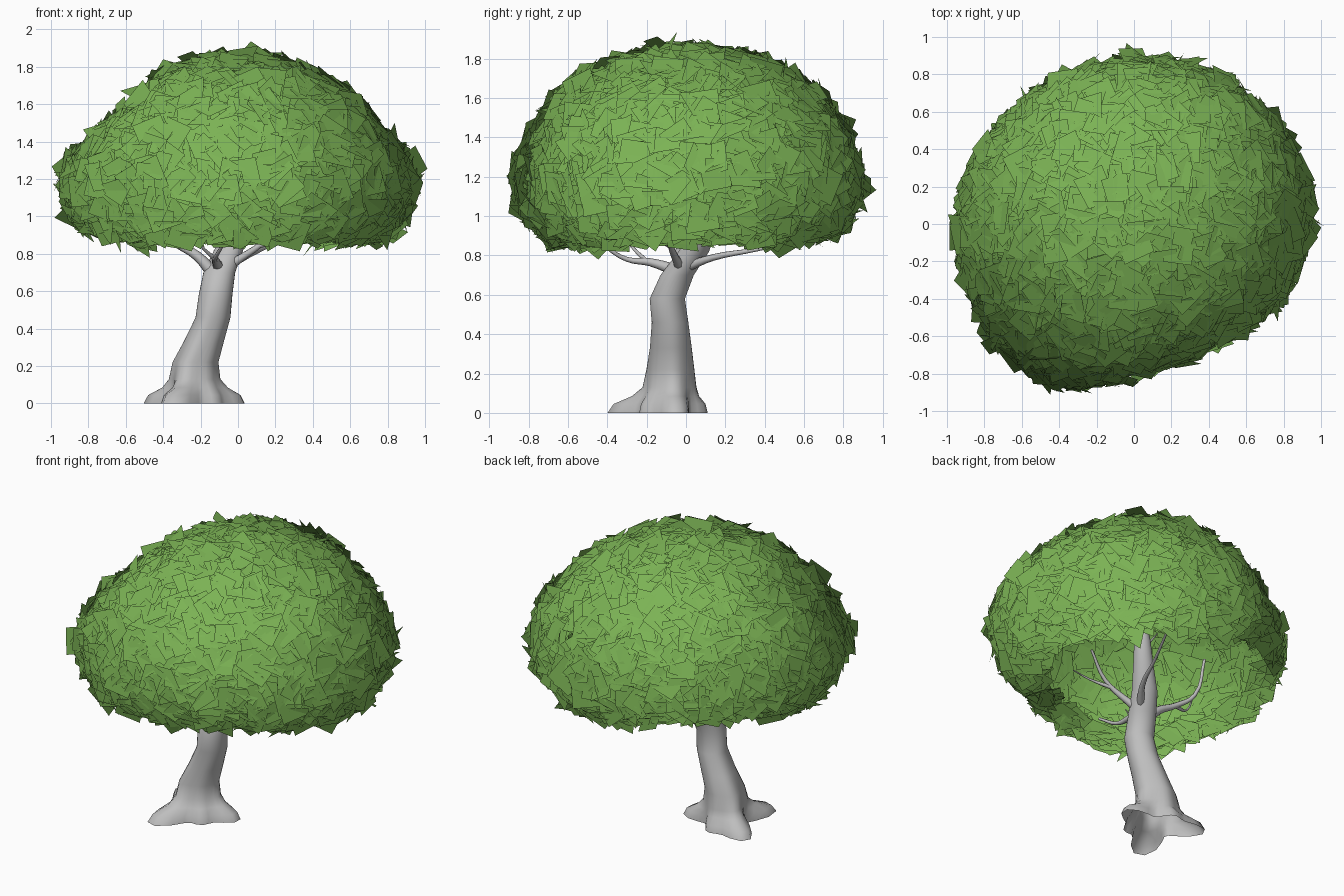
import bpy, bmesh, math, random
from mathutils import Vector

random.seed(4)
if "Cube" in bpy.data.objects:
    bpy.data.objects.remove(bpy.data.objects["Cube"], do_unlink=True)


def material(name, rgb):
    mat = bpy.data.materials.new(name)
    mat.use_nodes = True
    mat.diffuse_color = (*rgb, 1)
    bsdf = next(n for n in mat.node_tree.nodes if n.type == 'BSDF_PRINCIPLED')
    bsdf.inputs["Base Color"].default_value = (*rgb, 1)
    bsdf.inputs["Roughness"].default_value = 0.9
    return mat


BARK = material("grey bark", (0.52, 0.52, 0.52))
LEAF = material("leaf green", (0.2, 0.45, 0.09))


def make_object(name, bm, mat):
    mesh = bpy.data.meshes.new(name)
    bm.to_mesh(mesh)
    bm.free()
    mesh.materials.append(mat)
    for poly in mesh.polygons:
        poly.use_smooth = True
    obj = bpy.data.objects.new(name, mesh)
    bpy.context.collection.objects.link(obj)
    return obj


def loft(bm, rings):
    """Bridge equal-sized closed rings of points with quads."""
    loops = [[bm.verts.new(p) for p in ring] for ring in rings]
    for lower, upper in zip(loops, loops[1:]):
        n = len(lower)
        for i in range(n):
            j = (i + 1) % n
            bm.faces.new((lower[i], lower[j], upper[j], upper[i]))
    return loops


# Trunk: leaning column whose foot flares into roots (angle, reach)
ROOTS = [(150, 0.2), (245, 0.24), (8, 0.165), (95, 0.08), (310, 0.08)]
# x, y, z, radius, root strength
TRUNK = [(-.23, -.08, 0, .11, 1), (-.23, -.08, .045, .11, .86),
         (-.23, -.08, .085, .115, .4), (-.235, -.075, .13, .115, .17),
         (-.23, -.075, .22, .11, .1), (-.185, -.075, .33, .1, .06),
         (-.135, -.08, .46, .09, .03), (-.12, -.095, .58, .09, 0),
         (-.1, -.045, .7, .085, 0), (-.05, .04, .82, .078, 0),
         (.01, .1, .95, .062, 0), (.06, .15, 1.08, .05, 0), (.1, .18, 1.22, .035, 0)]
SIDES = 30


def trunk_ring(x, y, z, radius, flare):
    ring = []
    for i in range(SIDES):
        a = math.tau * i / SIDES
        r = radius
        for angle, reach in ROOTS:
            r += flare * reach * max(0, math.cos(a - math.radians(angle))) ** 9
        ring.append((x + r * math.cos(a), y + r * math.sin(a), z))
    return ring


bm = bmesh.new()
loops = loft(bm, [trunk_ring(*row) for row in TRUNK])
bm.faces.new(loops[-1])
make_object("trunk", bm, BARK)


# Branches: tapering tubes
def branch(name, points, thick):
    curve = bpy.data.curves.new(name, 'CURVE')
    curve.dimensions = '3D'
    curve.bevel_depth = thick
    curve.bevel_resolution = 2
    curve.resolution_u = 4
    curve.use_fill_caps = True
    spline = curve.splines.new('BEZIER')
    spline.bezier_points.add(len(points) - 1)
    for i, (bp, co) in enumerate(zip(spline.bezier_points, points)):
        bp.co = co
        bp.handle_left_type = bp.handle_right_type = 'AUTO'
        bp.radius = 0.25 + 0.75 * (1 - i / (len(points) - 1)) ** 1.6
    curve.materials.append(BARK)
    bpy.context.collection.objects.link(bpy.data.objects.new(name, curve))


branch("right_branch", [(-.12, -.05, .68), (-.22, -.04, .79), (-.34, -.02, .86),
                        (-.46, .02, .96), (-.52, .04, 1.22)], .036)
branch("right_twig", [(-.34, -.02, .86), (-.46, -.06, .89), (-.54, -.08, 1.05)], .014)
branch("front_branch", [(-.1, -.04, .72), (-.12, -.18, .765), (-.12, -.3, .78),
                        (-.08, -.42, .85)], .032)
branch("front_twig", [(-.12, -.2, .77), (-.2, -.28, .85), (-.22, -.34, .93)], .013)
branch("back_branch", [(-.05, .0, .74), (.05, .14, .79), (.14, .36, .83),
                       (.28, .68, .9)], .026)
branch("left_branch", [(-.06, -.02, .73), (.02, -.05, .78), (.16, -.08, .88),
                       (.3, -.04, 1.02)], .032)
branch("left_twig", [(.1, -.07, .84), (.24, -.12, .87), (.36, -.14, .9)], .014)
branch("top_twig", [(.05, .14, 1.06), (-.04, .1, 1.14), (-.1, .1, 1.22)], .014)

# Canopy outline radius every 30 degrees, and profile (share of radius, height)
OUTLINE = [.94, .93, .91, .88, .87, .89, .94, .95, .97, .8, .75, .87]
PROFILE = [(.68, .89), (.76, .88), (.85, .91), (.94, 1.01), (1, 1.17), (.97, 1.29),
           (.88, 1.42), (.71, 1.6), (.52, 1.73), (.34, 1.8), (.15, 1.84), (.02, 1.845)]
STEPS = 36


def canopy_ring(share, z):
    ring = []
    for i in range(STEPS):
        a = math.tau * i / STEPS
        k, t = divmod(i * 12 / STEPS, 1)
        k = int(k)
        radius = OUTLINE[k] * (1 - t) + OUTLINE[(k + 1) % 12] * t
        s, h = share, z
        if z < 1.1:
            # the rim is cut higher at the back right
            notch = 0.85 * max(0, math.cos(a - math.radians(135))) ** 3
            s += notch * max(0, 0.97 - share)
            h += notch * max(0, 1.07 - z)
        # shoulders are narrower on the left and right
        shoulder = max(0, min(1, (z - 1.35) / 0.2))
        s *= 1 - shoulder * (0.1 * math.cos(2 * a) - 0.05 * math.cos(a))
        ring.append((radius * s * math.cos(a), radius * s * math.sin(a), h))
    return ring


shell = bmesh.new()
loft(shell, [canopy_ring(*row) for row in PROFILE])
shell.normal_update()

# Leaf cards: square plates scattered over the hollow canopy dome
cards = bmesh.new()
card_normals = []
DENSITY = 430
for face in shell.faces:
    wanted = face.calc_area() * DENSITY
    count = int(wanted) + (random.random() < wanted % 1)
    a, b, c, d = face.verts
    for _ in range(count):
        u, v = random.random(), random.random()
        pos = a.co.lerp(b.co, u).lerp(d.co.lerp(c.co, u), v)
        normal = a.normal.lerp(b.normal, u).lerp(d.normal.lerp(c.normal, u), v).normalized()
        tilt = Vector([random.gauss(0, 0.28) for _ in range(3)])
        facing = (normal + tilt).normalized()
        side = facing.cross(Vector([random.gauss(0, 1) for _ in range(3)])).normalized()
        up = facing.cross(side)
        half = random.uniform(0.055, 0.09)
        pos += normal * random.uniform(-0.025, 0.015)
        corners = [cards.verts.new(pos + half * (side * sx + up * sy))
                   for sx, sy in ((-1, -1), (1, -1), (1, 1), (-1, 1))]
        cards.faces.new(corners)
        # soft shading as on one big round dome
        dome = Vector((pos.x, pos.y, 1.25 * (pos.z - 1.05))).normalized()
        card_normals += [(dome + tilt * 0.12).normalized()] * 4
shell.free()
leaves = make_object("leaf_cards", cards, LEAF)
leaves.data.normals_split_custom_set_from_vertices(card_normals)
